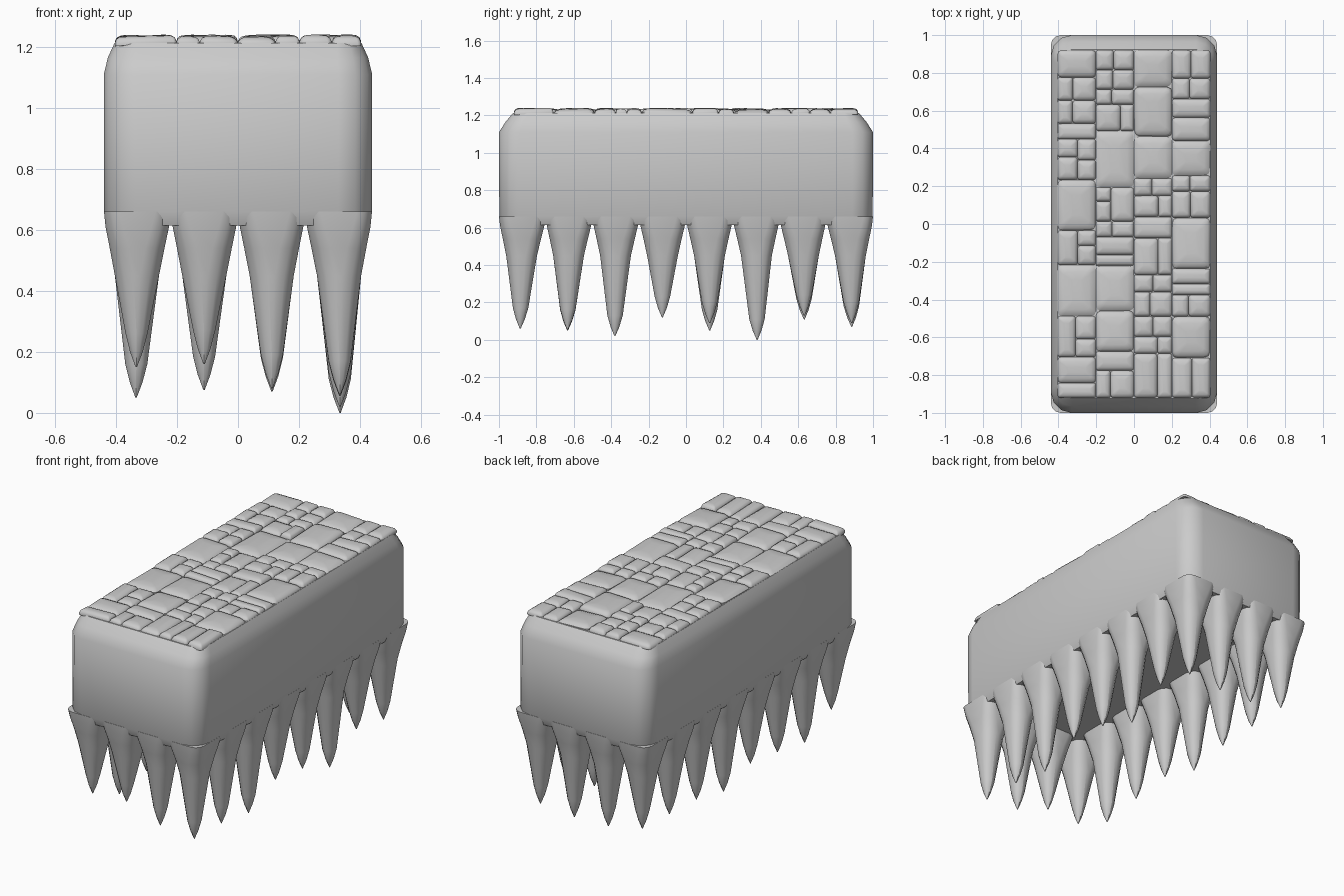
import bpy, bmesh, random
from math import cos, sin, pi

if "Cube" in bpy.data.objects:
    bpy.data.objects.remove(bpy.data.objects["Cube"])

random.seed(7)


def make_object(name, bm, angle):
    bmesh.ops.recalc_face_normals(bm, faces=bm.faces)
    mesh = bpy.data.meshes.new(name)
    bm.to_mesh(mesh)
    bm.free()
    obj = bpy.data.objects.new(name, mesh)
    bpy.context.collection.objects.link(obj)
    bpy.ops.object.select_all(action='DESELECT')
    obj.select_set(True)
    bpy.context.view_layer.objects.active = obj
    bpy.ops.object.shade_smooth_by_angle(angle=angle)
    return obj


def loft(bm, rings):
    """Skin a list of equal-length point rings and cap both ends."""
    vs = [[bm.verts.new(p) for p in ring] for ring in rings]
    n = len(vs[0])
    for a, b in zip(vs, vs[1:]):
        for i in range(n):
            bm.faces.new((a[i], a[(i + 1) % n], b[(i + 1) % n], b[i]))
    bm.faces.new(vs[0])
    bm.faces.new(vs[-1])


def rounded_rect(cx, cy, hx, hy, r, z, steps=3):
    pts = []
    for k, (sx, sy) in enumerate(((1, 1), (-1, 1), (-1, -1), (1, -1))):
        for i in range(steps + 1):
            a = (k + i / steps) * pi / 2
            pts.append((cx + sx * (hx - r) + r * cos(a),
                        cy + sy * (hy - r) + r * sin(a), z))
    return pts


# Body block: rounded corners, sloping shoulder at the top
bm = bmesh.new()
loft(bm, [rounded_rect(0, 0, hx, hy, r, z) for hx, hy, r, z in (
    (0.42, 0.98, 0.10, 0.615), (0.439, 0.998, 0.11, 0.66),
    (0.44, 1.0, 0.11, 1.11), (0.427, 0.965, 0.10, 1.165),
    (0.405, 0.925, 0.08, 1.213))])
make_object("body_block", bm, 0.7)


# Spikes: one ring of tapering points around the underside
def spike(bm, cx, cy, tip):
    rings = []
    profile = ((0.66, 1.0, 0.45), (0.61, 0.95, 0.55), (0.54, 0.82, 0.7),
               (0.45, 0.66, 0.85), (tip + 0.11, 0.33, 1.0),
               (tip + 0.05, 0.19, 1.0), (tip, 0.02, 1.0))
    for z, s, roundness in profile:
        lean = 1 + 0.013 * (0.66 - z) / 0.6
        hx, hy = 0.1095 * s, 0.1245 * s
        rings.append(rounded_rect(cx * lean, cy * lean, hx, hy,
                                  hx * roundness, z))
    loft(bm, rings)


right_tips = (0.06, 0.055, 0.02, 0.12, 0.09, 0.0, 0.13, 0.09)
left_tips = (0.15, 0.05, 0.09, 0.12, 0.05, 0.10, 0.11, 0.12)
bm = bmesh.new()
for j in range(8):
    y = -0.875 + 0.25 * j
    spike(bm, 0.33, y, right_tips[j])
    spike(bm, -0.33, y, left_tips[j])
for y, tips in ((-0.875, (0.16, 0.08)), (0.875, (0.075, 0.07))):
    spike(bm, -0.11, y, tips[0])
    spike(bm, 0.11, y, tips[1])
make_object("underside_spikes", bm, 0.9)


# Cobbled top: cells split at random into pillow-shaped stones
def split(x0, x1, y0, y1, depth):
    w, h = x1 - x0, y1 - y0
    if depth == 0 or max(w, h) < 0.13 or random.random() < 0.3:
        return [(x0, x1, y0, y1)]
    t = random.uniform(0.35, 0.65)
    if h > w * random.uniform(0.6, 1.3):
        m = y0 + h * t
        return split(x0, x1, y0, m, depth - 1) + split(x0, x1, m, y1, depth - 1)
    m = x0 + w * t
    return split(x0, m, y0, y1, depth - 1) + split(m, x1, y0, y1, depth - 1)


def stone(bm, x0, x1, y0, y1):
    cx, cy, hx, hy = (x0 + x1) / 2, (y0 + y1) / 2, (x1 - x0) / 2, (y1 - y0) / 2
    top = random.uniform(1.234, 1.24)
    tx, ty = random.uniform(-0.04, 0.04), random.uniform(-0.04, 0.04)
    rings = []
    r = min(hx, hy)
    for inset, z in ((0.0, 1.205), (0.0, 1.215), (0.12, top - 0.01),
                     (0.35, top - 0.003), (0.75, top)):
        d = inset * r
        ring = rounded_rect(cx, cy, hx - d, hy - d, 0.25 * (r - d), z, 2)
        rings.append([(x, y, min(1.241, z + tx * (x - cx) + ty * (y - cy)))
                      for x, y, z in ring])
    loft(bm, rings)


bm = bmesh.new()
for i in range(4):
    edges = [-0.92 + 0.23 * j for j in range(9)]
    edges[1:-1] = [e + random.uniform(-0.04, 0.04) for e in edges[1:-1]]
    for y0, y1 in zip(edges, edges[1:]):
        for cell in split(-0.404 + 0.202 * i, -0.202 + 0.202 * i, y0, y1, 2):
            stone(bm, *cell)
make_object("cobbled_top", bm, 0.8)
